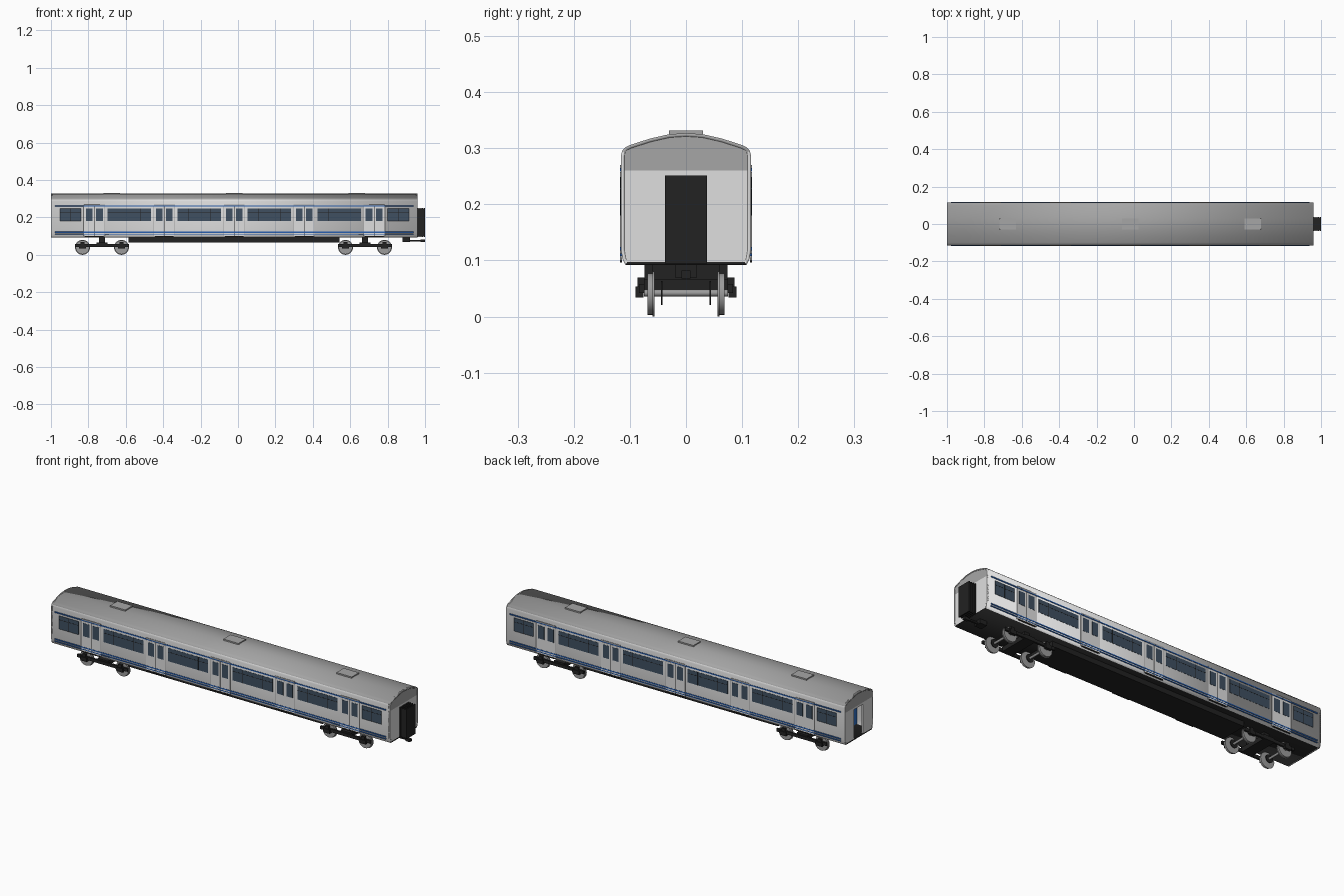
import bpy, bmesh, math
from mathutils import Matrix, Vector

if "Cube" in bpy.data.objects:
    bpy.data.objects.remove(bpy.data.objects["Cube"])


def material(name, r, g, b):
    m = bpy.data.materials.new(name)
    m.use_nodes = True
    m.diffuse_color = (r, g, b, 1)
    m.node_tree.nodes["Principled BSDF"].inputs["Base Color"].default_value = (r, g, b, 1)
    return m


WHITE = material("body white", 0.74, 0.74, 0.74)
ROOF = material("roof grey", 0.38, 0.38, 0.38)
BLACK = material("underframe black", 0.016, 0.016, 0.016)
GLASS = material("window glass", 0.05, 0.08, 0.12)
BLUE = material("stripe blue", 0.02, 0.11, 0.42)
SEAT = material("seat blue", 0.03, 0.16, 0.55)
STEEL = material("wheel steel", 0.33, 0.33, 0.33)

CX = -0.02                      # centre of the body along x
X0, X1 = -1.0, 0.96             # body ends
SIDE = 0.116                    # half width of the body
DOORS = [CX + 0.374 * k for k in range(-2, 3)]
SIDES = (-1, 1)


def finish(name, bm, mats, smooth=False):
    mesh = bpy.data.meshes.new(name)
    bm.to_mesh(mesh)
    bm.free()
    ob = bpy.data.objects.new(name, mesh)
    bpy.context.collection.objects.link(ob)
    for m in mats:
        mesh.materials.append(m)
    if smooth:
        bpy.ops.object.select_all(action='DESELECT')
        ob.select_set(True)
        bpy.context.view_layer.objects.active = ob
        bpy.ops.object.shade_smooth_by_angle(angle=math.radians(35))
    return ob


def boxes(name, mat, spans):
    """One object made of boxes, each given as ((x0, x1), (y0, y1), (z0, z1))."""
    bm = bmesh.new()
    for span in spans:
        mid = Vector([(a + b) / 2 for a, b in span])
        size = [abs(b - a) for a, b in span]
        bmesh.ops.create_cube(bm, size=1, matrix=Matrix.Translation(mid) @ Matrix.Diagonal((*size, 1)))
    return finish(name, bm, [mat])


def side_plates(name, mat, rects, out):
    """Thin plates on both side walls, each given as (x0, x1, z0, z1)."""
    return boxes(name, mat, [((a, b), (s * (SIDE - 0.002), s * (SIDE + out)), (c, d))
                             for a, b, c, d in rects for s in SIDES])


def cylinder_y(bm, x, y, z, r, width, segments=28):
    bmesh.ops.create_cone(bm, cap_ends=True, segments=segments, radius1=r, radius2=r, depth=width,
                          matrix=Matrix.Translation((x, y, z)) @ Matrix.Rotation(math.pi / 2, 4, 'X'))


# Body cross-section: arched roof, rounded eaves, slightly tucked-in sills
half = [(0.03, 0.325), (0.065, 0.317), (0.099, 0.306), (0.108, 0.302), (0.114, 0.295),
        (SIDE, 0.286), (SIDE, 0.12), (0.113, 0.102), (0.108, 0.092)]
section = [(0, 0.327)] + half + [(-y, z) for y, z in reversed(half)]

# Body shell
bm = bmesh.new()
rings = [[bm.verts.new((x, y, z)) for y, z in section] for x in (X0, X1)]
n = len(section)
for i in range(n):
    j = (i + 1) % n
    f = bm.faces.new((rings[0][i], rings[0][j], rings[1][j], rings[1][i]))
    z = f.calc_center_median().z
    f.material_index = 1 if z > 0.298 else 2 if z < 0.095 else 0
bmesh.ops.recalc_face_normals(bm, faces=bm.faces)
bm.normal_update()
top = max(bm.faces, key=lambda f: f.calc_center_median().z)
if top.normal.z < 0:
    bmesh.ops.reverse_faces(bm, faces=bm.faces)
shell = finish("body_shell", bm, [WHITE, ROOF, BLACK], smooth=True)
mod = shell.modifiers.new("wall thickness", 'SOLIDIFY')
mod.thickness = 0.006
mod.offset = -1

# End walls with a doorway, grey above the cant line
DOOR_Y, DOOR_Z0, DOOR_Z1 = 0.037, 0.097, 0.25
for name, x, s in (("rear_end_wall", X0, -1), ("front_end_wall", X1, 1)):
    bm = bmesh.new()
    bm.faces.new([bm.verts.new((x - s * 0.001, y, z)) for y, z in section])
    for co, no in (((0, DOOR_Y, 0), (0, 1, 0)), ((0, -DOOR_Y, 0), (0, 1, 0)), ((0, 0, DOOR_Z0), (0, 0, 1)),
                   ((0, 0, DOOR_Z1), (0, 0, 1)), ((0, 0, 0.26), (0, 0, 1))):
        bmesh.ops.bisect_plane(bm, geom=bm.verts[:] + bm.edges[:] + bm.faces[:], plane_co=co, plane_no=no)
    hole = []
    for f in bm.faces:
        c = f.calc_center_median()
        f.material_index = 1 if c.z > 0.26 else 0
        if abs(c.y) < DOOR_Y and DOOR_Z0 < c.z < DOOR_Z1:
            hole.append(f)
    bmesh.ops.delete(bm, geom=hole, context='FACES')
    bm.normal_update()
    wrong = [f for f in bm.faces if f.normal.x * s < 0]
    bmesh.ops.reverse_faces(bm, faces=wrong)
    wall = finish(name, bm, [WHITE, ROOF])
    mod = wall.modifiers.new("wall thickness", 'SOLIDIFY')
    mod.thickness = 0.008
    mod.offset = -1

# Sliding doors: two leaves, a glass pane in each, header and sill
leaves, panes, headers, sills = [], [], [], []
for d in DOORS:
    for s in SIDES:
        leaves.append((d + s * 0.001, d + s * 0.055, 0.1, 0.258))
        panes.append((d + s * 0.01, d + s * 0.045, 0.18, 0.248))
    headers.append((d - 0.056, d + 0.056, 0.264, 0.27))
    sills.append((d - 0.05, d + 0.05, 0.096, 0.102))
side_plates("door_leaves", WHITE, leaves, 0.001)
side_plates("door_seams", BLACK, [(d - 0.001, d + 0.001, 0.1, 0.258) for d in DOORS], 0.0005)
side_plates("door_edges", ROOF, [(d + s * 0.056 - 0.001, d + s * 0.056 + 0.001, 0.1, 0.258)
                                 for d in DOORS for s in SIDES], 0.0012)
side_plates("door_windows", GLASS, panes, 0.002)
side_plates("door_headers", ROOF, headers, 0.002)
side_plates("door_sills", BLACK, sills, 0.002)

# Saloon windows between the doors, with dark bars
windows = [(a + 0.071, b - 0.071) for a, b in zip(DOORS, DOORS[1:])]
ends = [(-0.953, -0.84), (0.8, 0.913)]
side_plates("saloon_windows", GLASS, [(a, b, 0.18, 0.249) for a, b in windows + ends], 0.001)
bars = [(a, b, 0.227, 0.229) for a, b in windows + ends]
for a, b in windows:
    bars += [(a + (b - a) * t - 0.001, a + (b - a) * t + 0.001, 0.18, 0.249) for t in (0.25, 0.75)]
bars += [((a + b) / 2 - 0.001, (a + b) / 2 + 0.001, 0.18, 0.249) for a, b in ends]
side_plates("window_bars", BLACK, bars, 0.0015)

# Blue stripes
side_plates("side_stripes", BLUE, [(-0.978, 0.938, z, z + h)
                                   for z, h in ((0.259, 0.006), (0.118, 0.006), (0.108, 0.004))], 0.0018)

# Roof hatches
boxes("roof_hatches", ROOF, [((CX + d - 0.044, CX + d + 0.044), (-0.03, 0.03), (0.32, 0.332))
                             for d in (-0.655, 0, 0.655)])

# Seats along both sides of the aisle
seats = []
for a, b in windows + ends:
    count = max(1, round((b - a) / 0.08))
    for i in range(count):
        x = a + (i + 0.5) * (b - a) / count
        for s in SIDES:
            y = (s * 0.04, s * 0.106)
            seats += [((x - 0.02, x + 0.02), y, (0.1, 0.14)), ((x - 0.02, x - 0.008), y, (0.14, 0.2))]
boxes("seats", SEAT, seats)

# Gangway bellows and coupler on the front end
gangway = [((0.952, 0.998), (-0.034, 0.034), (0.099, 0.247))]
gangway += [((x, x + 0.006), (-0.037, 0.037), (0.095, 0.251)) for x in (0.96, 0.971, 0.982, 0.994)]
boxes("gangway_bellows", BLACK, gangway)
boxes("coupler", BLACK, [((0.9, 0.99), (-0.005, 0.005), (0.072, 0.08)),
                         ((0.975, 1.0), (-0.008, 0.008), (0.068, 0.082)),
                         ((0.88, 0.92), (-0.02, 0.02), (0.07, 0.093))])

# Underframe
boxes("underframe", BLACK, [((-0.585, 0.542), (-0.074, 0.074), (0.066, 0.093))])

# Bogies: frames, axle boxes, brakes, axles and flanged wheels
WHEEL_Z, BASE = 0.04, 0.104
frames = []
wheels, axles, brakes = bmesh.new(), bmesh.new(), bmesh.new()
for c in (-0.727, 0.679):
    frames += [((c - 0.03, c + 0.03), (-0.08, 0.08), (0.042, 0.066)),
               ((c - 0.015, c + 0.015), (-0.06, 0.06), (0.06, 0.093))]
    for s in SIDES:
        frames.append(((c - 0.145, c + 0.145), (s * 0.074, s * 0.084), (0.042, 0.058)))
        x = c + s * BASE
        cylinder_y(axles, x, 0, WHEEL_Z + 0.002, 0.006, 0.15, 16)
        for t in SIDES:
            frames.append(((x - 0.018, x + 0.018), (t * 0.076, t * 0.09), (0.034, 0.054)))
            frames.append(((x - 0.01, x + 0.01), (t * 0.074, t * 0.086), (0.054, 0.07)))
            cylinder_y(wheels, x, t * 0.0625, WHEEL_Z, 0.037, 0.013)
            cylinder_y(wheels, x, t * 0.058, WHEEL_Z, 0.04, 0.004)
            cylinder_y(brakes, x, t * 0.043, WHEEL_Z + 0.002, 0.021, 0.003, 20)
boxes("bogie_frames", BLACK, frames)
finish("wheels", wheels, [STEEL], smooth=True)
finish("axles", axles, [STEEL], smooth=True)
finish("brake_discs", brakes, [BLACK], smooth=True)
